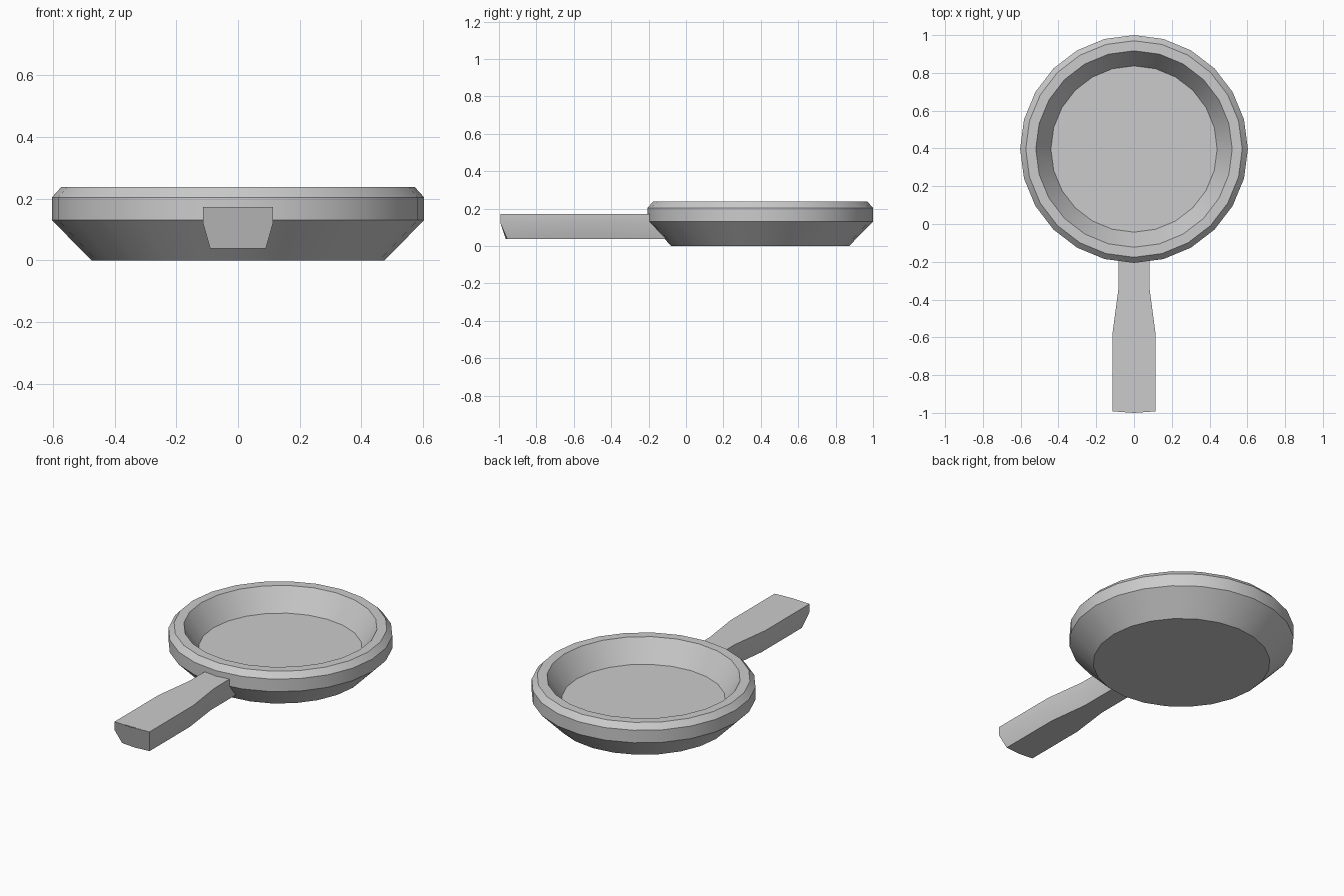
import bpy, bmesh, math

if "Cube" in bpy.data.objects:
    bpy.data.objects.remove(bpy.data.objects["Cube"])

PAN_Y = 0.397
SIDES = 24


def finish(bm, name):
    bmesh.ops.recalc_face_normals(bm, faces=bm.faces)
    mesh = bpy.data.meshes.new(name)
    bm.to_mesh(mesh)
    bm.free()
    obj = bpy.data.objects.new(name, mesh)
    bpy.context.collection.objects.link(obj)
    bpy.ops.object.select_all(action='DESELECT')
    obj.select_set(True)
    bpy.context.view_layer.objects.active = obj
    bpy.ops.object.shade_smooth_by_angle(angle=math.radians(30))
    return obj


def loft(name, rings):
    """Skin closed rings of points in order and cap both ends."""
    bm = bmesh.new()
    loops = [[bm.verts.new(p) for p in ring] for ring in rings]
    n = len(loops[0])
    for a, b in zip(loops, loops[1:]):
        for i in range(n):
            j = (i + 1) % n
            bm.faces.new((a[i], a[j], b[j], b[i]))
    bm.faces.new(loops[0])
    bm.faces.new(loops[-1])
    return finish(bm, name)


# Pan: outer base, flared wall, upright band, bevelled rim, inner wall, floor
profile = [(0.475, 0), (0.603, 0.13), (0.603, 0.204),
           (0.573, 0.237), (0.52, 0.237), (0.44, 0.11)]


def circle(r, z):
    angles = [2 * math.pi * i / SIDES for i in range(SIDES)]
    return [(r * math.cos(a), PAN_Y + r * math.sin(a), z) for a in angles]


loft("pan", [circle(r, z) for r, z in profile])


# Handle: tapered section, narrow neck, wider grip, slightly bowed end
def section(y, top, bottom, bow=0.0, undercut=0.0):
    half = [(0, 0.172, -bow), (top, 0.172, 0), (top, 0.122, 0),
            (bottom, 0.038, undercut), (0, 0.038, undercut - bow)]
    right = [(x, y + dy, z) for x, z, dy in half]
    left = [(-x, py, z) for x, py, z in right[-2:0:-1]]
    return right + left


loft("handle", [
    section(-0.11, 0.08, 0.06),
    section(-0.34, 0.082, 0.06),
    section(-0.58, 0.114, 0.09),
    section(-0.992, 0.114, 0.09, bow=0.008, undercut=0.036),
])
